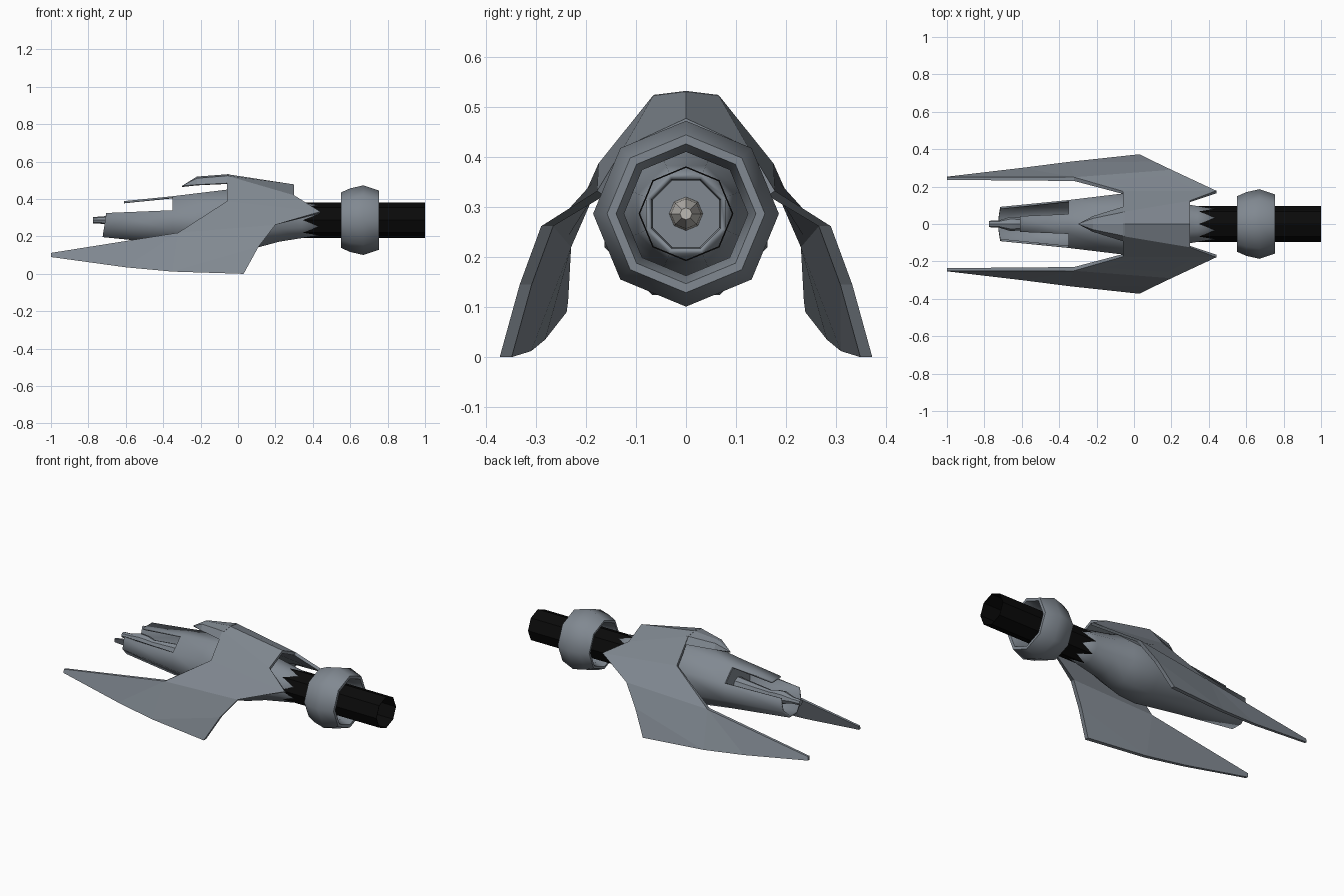
import bpy, bmesh, math

if "Cube" in bpy.data.objects:
    bpy.data.objects.remove(bpy.data.objects["Cube"])

AXIS = 0.287  # height of the long axis of the hull


def material(name, rgb):
    m = bpy.data.materials.new(name)
    m.diffuse_color = (*rgb, 1)
    m.use_nodes = True
    m.node_tree.nodes["Principled BSDF"].inputs["Base Color"].default_value = m.diffuse_color
    return m


GREY = material("blue grey metal", (0.22, 0.25, 0.285))
BLACK = material("black", (0.003, 0.003, 0.003))
PALE = material("pale metal", (0.5, 0.48, 0.45))


def finish(name, bm, mat, angle=None):
    me = bpy.data.meshes.new(name)
    bm.to_mesh(me)
    bm.free()
    ob = bpy.data.objects.new(name, me)
    bpy.context.collection.objects.link(ob)
    me.materials.append(mat)
    if angle:
        bpy.ops.object.select_all(action='DESELECT')
        bpy.context.view_layer.objects.active = ob
        ob.select_set(True)
        bpy.ops.object.shade_smooth_by_angle(angle=math.radians(angle))
    return ob


def ring_point(x, r, k, n, off):
    a = 2 * math.pi * (k + off) / n
    return (x, r * math.cos(a), AXIS + r * math.sin(a))


def lathe(name, profile, n, off, mat, angle=None, closed=False, caps=False):
    """Revolve (x, radius) pairs round the hull axis."""
    bm = bmesh.new()
    rings = [[bm.verts.new(ring_point(x, r, k, n, off)) for k in range(n)] for x, r in profile]
    pairs = list(zip(rings, rings[1:])) + ([(rings[-1], rings[0])] if closed else [])
    for a, b in pairs:
        for k in range(n):
            j = (k + 1) % n
            bm.faces.new((a[k], a[j], b[j], b[k]))
    if caps:
        bm.faces.new(rings[0])
        bm.faces.new(rings[-1])
    if caps or closed:
        bmesh.ops.recalc_face_normals(bm, faces=bm.faces)
    return finish(name, bm, mat, angle)


def mirrored_plate(name, pts, faces):
    """Thick plate from outer points (x, y, z, inset_y, inset_z), mirrored in y."""
    bm = bmesh.new()
    out = [bm.verts.new(p[:3]) for p in pts]
    inn = [bm.verts.new((p[0], max(p[1] - p[3], 0), p[2] - p[4])) for p in pts]
    count = {}
    for f in faces:
        bm.faces.new([out[i] for i in f])
        bm.faces.new([inn[i] for i in reversed(f)])
        for a, b in zip(f, f[1:] + f[:1]):
            key = (min(a, b), max(a, b))
            count[key] = count.get(key, 0) + 1
    for (a, b), c in count.items():
        if c == 1 and pts[a][1] + pts[b][1] > 0:
            bm.faces.new((out[a], out[b], inn[b], inn[a]))
    bmesh.ops.recalc_face_normals(bm, faces=bm.faces)
    ob = finish(name, bm, GREY)
    mod = ob.modifiers.new("mirror", 'MIRROR')
    mod.use_axis = (False, True, False)
    return ob


# Arched shell with the two swept wings
mirrored_plate("wing_shell", [
    (0.30, 0, 0.478, 0, 0.018), (-0.06, 0, 0.533, 0, 0.018),               # ridge
    (0.30, 0.125, 0.42, 0.008, 0.016), (-0.06, 0.065, 0.525, 0.008, 0.016),  # shoulder
    (0.44, 0.178, 0.333, 0.014, 0.01), (-0.06, 0.175, 0.388, 0.014, 0.01),   # cheek
    (0.20, 0.29, 0.262, 0.024, 0.0), (-0.32, 0.25, 0.22, 0.02, 0.0),         # fold
    (0.11, 0.333, 0.145, 0.024, 0), (0.03, 0.373, 0, 0.024, 0),              # front edge
    (-0.35, 0.332, 0.012, 0.022, 0), (-0.60, 0.30, 0.035, 0.018, 0),         # lower edge
    (-1.0, 0.253, 0.09, 0.014, 0), (-1.0, 0.25, 0.112, 0.014, 0),            # tip
], [
    [0, 2, 3, 1], [2, 4, 5, 3], [4, 6, 7, 5],
    [6, 8, 10, 7], [8, 9, 10], [7, 10, 11], [7, 11, 12, 13],
])

# Hooked beak at the rear of the ridge
mirrored_plate("beak", [
    (-0.05, 0, 0.533, 0, 0.014), (-0.05, 0.065, 0.525, 0.01, 0.012), (-0.05, 0.095, 0.485, 0.012, 0.004),
    (-0.22, 0, 0.52, 0, 0.014), (-0.22, 0.03, 0.511, 0.01, 0.012), (-0.22, 0.042, 0.477, 0.012, 0.004),
    (-0.30, 0, 0.47, 0, 0.006),
], [[0, 1, 4, 3], [1, 2, 5, 4], [3, 4, 6], [4, 5, 6]])

# Eight-sided hull, with open slots in the rear: full tube then separate panels
K = 1 / math.cos(math.pi / 8)
profile = [(-0.35, 0.128), (-0.06, 0.163), (0.05, 0.157), (0.12, 0.142),
           (0.22, 0.115), (0.34, 0.096), (0.44, 0.08)]
bm = bmesh.new()
rings = [[bm.verts.new(ring_point(x, r * K, k, 8, -0.5)) for k in range(8)] for x, r in profile]
for a, b in zip(rings, rings[1:]):
    for k in range(8):
        j = (k + 1) % 8
        bm.faces.new((a[k], a[j], b[j], b[k]))
ends = {}
for k in (0, 2, 4, 5, 6, 7):          # sides, top strip and belly; upper diagonals stay open
    j = (k + 1) % 8
    pair = []
    for v in (k, j):
        z = ring_point(0, 1, v, 8, -0.5)[2] - AXIS
        x = -0.61 if k == 2 else -0.71 + 0.015 * z
        key = (v, k == 2)
        if key not in ends:
            r = 0.128 + (x + 0.35) * 0.1
            ends[key] = bm.verts.new(ring_point(x, r * K, v, 8, -0.5))
        pair.append(ends[key])
    bm.faces.new((pair[0], pair[1], rings[0][j], rings[0][k]))
hull = finish("hull", bm, GREY, 50)
solid = hull.modifiers.new("thickness", 'SOLIDIFY')
solid.thickness = 0.012
solid.offset = -1

# Inner duct and bulkhead
lathe("inner_duct", [(0.33, 0.098), (0.0, 0.072), (-0.33, 0.072)], 8, 0.5, GREY)
lathe("bulkhead", [(-0.35, 0.125), (-0.335, 0.125)], 8, 0.5, GREY, caps=True)
lathe("inner_nozzle", [(-0.34, 0.034), (-0.28, 0.03), (-0.22, 0.012)], 8, 0, PALE, caps=True)

# Rear gun between the prongs
lathe("rear_gun", [(-0.775, 0.017), (-0.72, 0.02), (-0.66, 0.038), (-0.61, 0.034),
                   (-0.57, 0.022), (-0.34, 0.045)], 8, 0, GREY, 40, caps=True)

# Black open barrel
lathe("barrel", [(0.30, 0.095), (1.0, 0.095), (1.0, 0.092), (0.30, 0.092)], 8, 0, BLACK, closed=True)

# Faceted collar around the barrel
lathe("collar", [(0.55, 0.148), (0.60, 0.17), (0.67, 0.186), (0.755, 0.158),
                 (0.755, 0.14), (0.70, 0.124), (0.60, 0.124), (0.55, 0.135)],
      8, 0, GREY, 50, closed=True)
